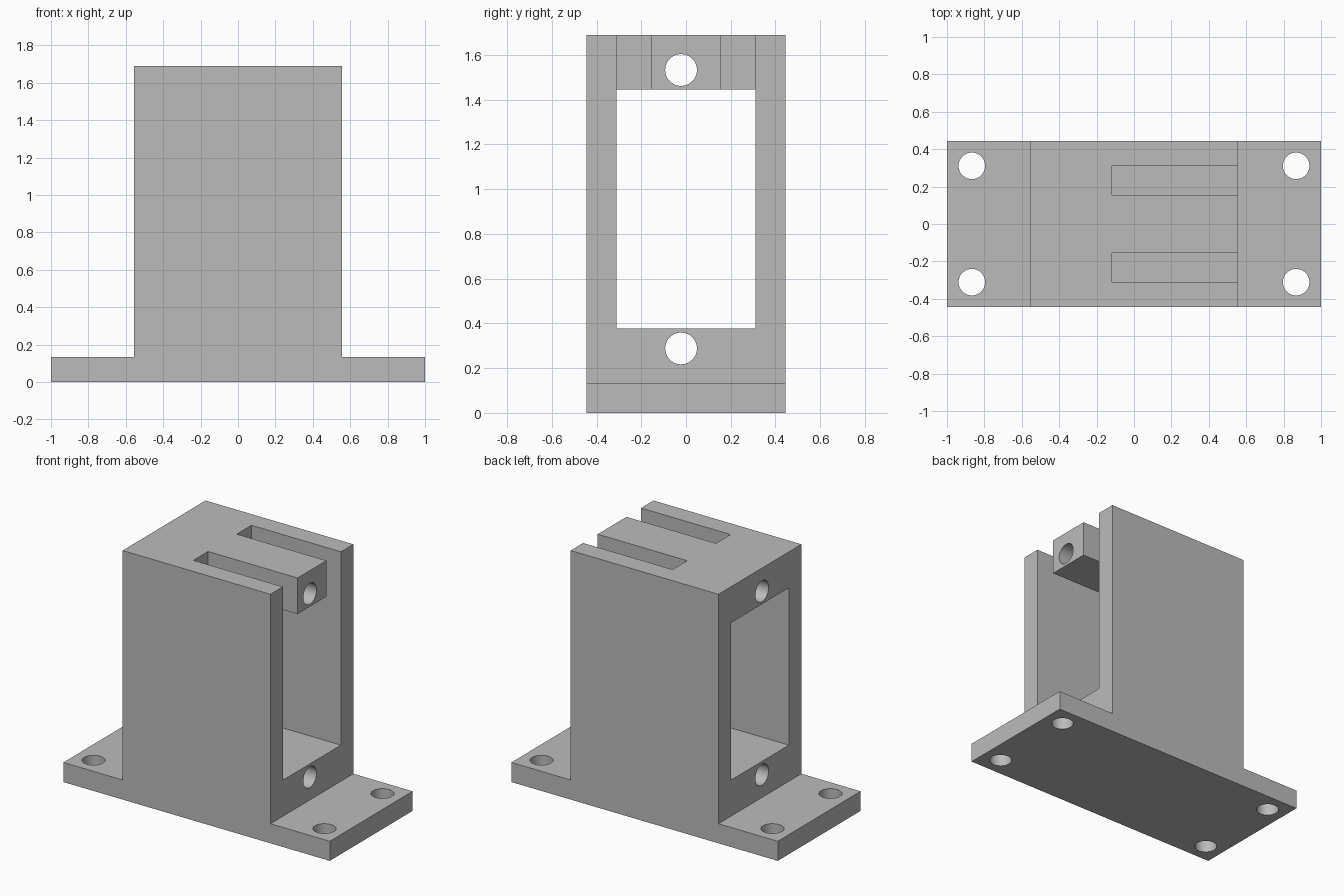
import bpy
import bmesh
from math import pi
from mathutils import Matrix

if "Cube" in bpy.data.objects:
    bpy.data.objects.remove(bpy.data.objects["Cube"], do_unlink=True)

HALF_Y = 0.444
BODY_X = 0.555
BASE_Z = 0.133
TOP_Z = 1.69

grey = bpy.data.materials.new("plain grey")
grey.use_nodes = True
colour = (0.5, 0.5, 0.5, 1)
grey.diffuse_color = colour
grey.node_tree.nodes["Principled BSDF"].inputs["Base Color"].default_value = colour


def add_object(name, bm):
    bmesh.ops.recalc_face_normals(bm, faces=bm.faces)
    mesh = bpy.data.meshes.new(name)
    bm.to_mesh(mesh)
    bm.free()
    mesh.materials.append(grey)
    obj = bpy.data.objects.new(name, mesh)
    bpy.context.collection.objects.link(obj)
    return obj


def box(name, low, high):
    bm = bmesh.new()
    size = [b - a for a, b in zip(low, high)]
    centre = [(a + b) / 2 for a, b in zip(low, high)]
    bmesh.ops.create_cube(bm, size=1, matrix=Matrix.Translation(centre) @ Matrix.Diagonal((*size, 1)))
    return add_object(name, bm)


def rod(name, centre, length, axis):
    bm = bmesh.new()
    turn = Matrix.Rotation(pi / 2, 4, "Y") if axis == "X" else Matrix.Identity(4)
    bmesh.ops.create_cone(bm, cap_ends=True, segments=48, radius1=0.071, radius2=0.071,
                          depth=length, matrix=Matrix.Translation(centre) @ turn)
    return add_object(name, bm)


# Bracket: upright block and flanged base in one extruded outline
outline = [(-1, 0), (1, 0), (1, BASE_Z), (BODY_X, BASE_Z), (BODY_X, TOP_Z),
           (-BODY_X, TOP_Z), (-BODY_X, BASE_Z), (-1, BASE_Z)]
bm = bmesh.new()
face = bm.faces.new([bm.verts.new((x, -HALF_Y, z)) for x, z in outline])
extruded = bmesh.ops.extrude_face_region(bm, geom=[face])["geom"]
bmesh.ops.translate(bm, vec=(0, 2 * HALF_Y, 0),
                    verts=[v for v in extruded if isinstance(v, bmesh.types.BMVert)])
bracket = add_object("mounting_bracket", bm)

# Large window through the block
cutters = [box("window_cutter", (-0.8, -0.311, 0.378), (0.8, 0.311, 1.445))]

# Two slots leaving a tongue in the top
for low, high in ((-0.311, -0.154), (0.154, 0.311)):
    cutters.append(box("slot_cutter", (-0.117, low, 1.3), (0.8, high, 1.9)))

# Lengthwise holes above and below the window
for z in (0.288, 1.533):
    cutters.append(rod("cross_hole_cutter", (0, -0.022, z), 1.6, "X"))

# Screw holes in the base flanges
for x in (-0.867, 0.867):
    for y in (-0.311, 0.311):
        cutters.append(rod("screw_hole_cutter", (x, y, BASE_Z / 2), 0.4, "Z"))

# Cut all openings, then discard the cutters
bpy.context.view_layer.objects.active = bracket
for cutter in cutters:
    cut = bracket.modifiers.new("cut", "BOOLEAN")
    cut.operation = "DIFFERENCE"
    cut.solver = "EXACT"
    cut.object = cutter
    bpy.ops.object.modifier_apply(modifier=cut.name)
    bpy.data.objects.remove(cutter, do_unlink=True)

bpy.ops.object.select_all(action="DESELECT")
bracket.select_set(True)
bpy.ops.object.shade_smooth_by_angle(angle=pi / 6)
